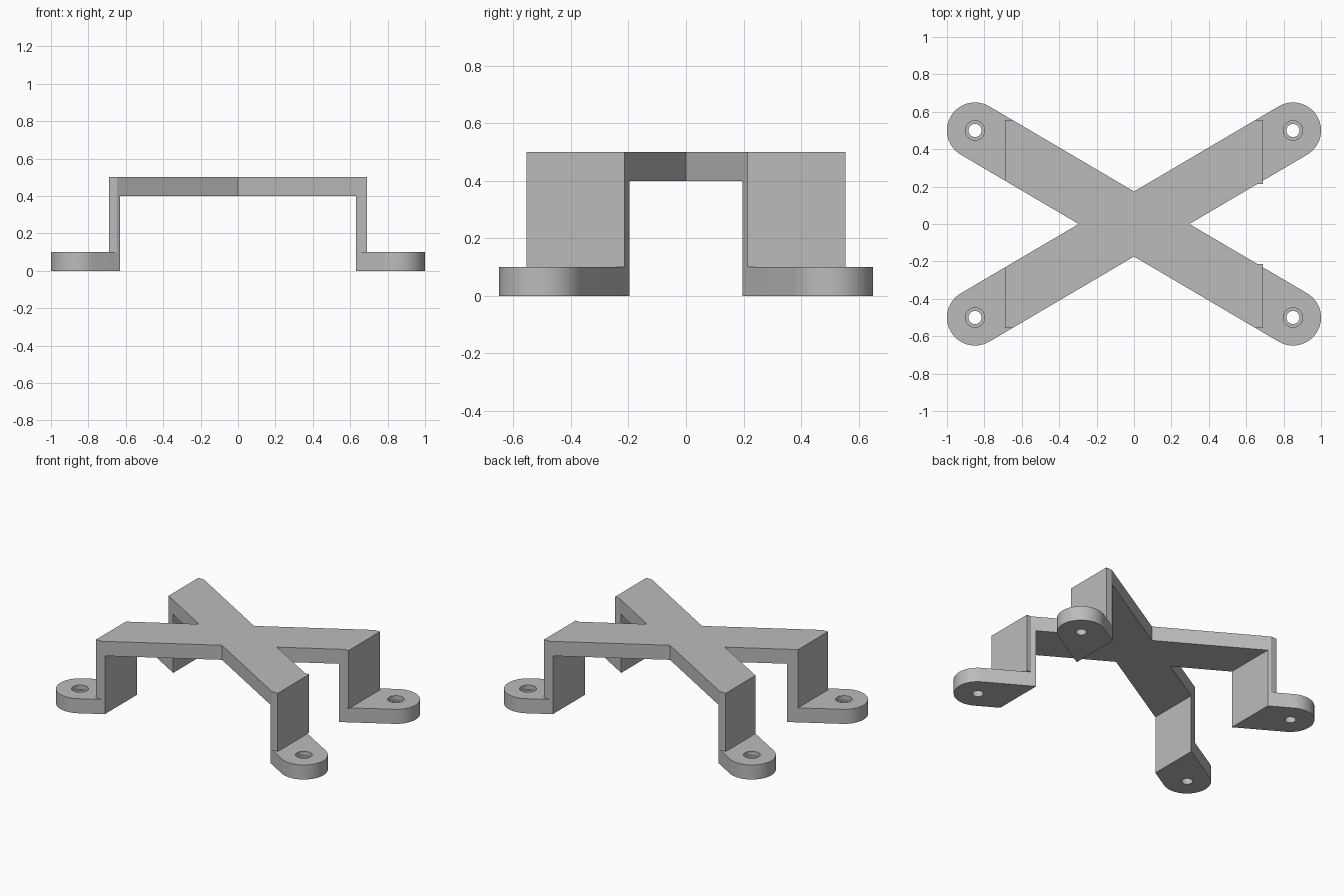
import bpy, bmesh, math
from mathutils import Vector

if "Cube" in bpy.data.objects:
    bpy.data.objects.remove(bpy.data.objects["Cube"], do_unlink=True)

PAD_X, PAD_Y, R = 0.85, 0.5, 0.15      # pad centre and arm half width
INNER, OUTER = 0.63, 0.69              # inner and outer leg faces
THICK, HEIGHT = 0.1, 0.5
ANGLE = math.atan2(PAD_Y, PAD_X)
SLOPE = PAD_Y / PAD_X
RISE = R / math.cos(ANGLE)             # arm half width measured along y

grey = bpy.data.materials.new("plain_grey")
grey.use_nodes = True
grey.diffuse_color = (0.5, 0.5, 0.5, 1)
grey.node_tree.nodes["Principled BSDF"].inputs["Base Color"].default_value = (0.5, 0.5, 0.5, 1)


def prism(name, outline, z0, z1):
    """Extrude a flat outline between two heights."""
    bm = bmesh.new()
    face = bm.faces.new([bm.verts.new((x, y, z0)) for x, y in outline])
    top = bmesh.ops.extrude_face_region(bm, geom=[face])["geom"]
    bmesh.ops.translate(bm, vec=(0, 0, z1 - z0),
                        verts=[g for g in top if isinstance(g, bmesh.types.BMVert)])
    bmesh.ops.recalc_face_normals(bm, faces=bm.faces)
    mesh = bpy.data.meshes.new(name)
    bm.to_mesh(mesh)
    bm.free()
    mesh.materials.append(grey)
    obj = bpy.data.objects.new(name, mesh)
    bpy.context.collection.objects.link(obj)
    return obj


def arc(radius, start, end, steps):
    return [(PAD_X + radius * math.cos(start + (end - start) * i / steps),
             PAD_Y + radius * math.sin(start + (end - start) * i / steps))
            for i in range(steps + 1)]


def edge(x, side):
    """Point on one long edge of the arm."""
    return (x, SLOPE * x + side * RISE)


def place(outline, sx, sy):
    return [(sx * x, sy * y) for x, y in outline]


# Crossed top plate
low, high = edge(INNER, -1), edge(INNER, 1)
quarter = [(RISE / SLOPE, 0), low, high, (0, RISE)]
cross = (quarter[:3] + place(quarter[:0:-1], -1, 1)
         + place(quarter[:3], -1, -1) + place(quarter[:0:-1], 1, -1))
prism("top_cross", cross, HEIGHT - THICK, HEIGHT)

# Leg sections: outer ends are squared off
END, START = 0.555, 0.213
outer_corner = [(OUTER, END), ((END - RISE) / SLOPE, END), high]
left_leg = [low, ((START + RISE) / SLOPE, START), (OUTER, START)] + outer_corner
right_leg = [low, edge(OUTER, -1)] + outer_corner

# Rounded foot and its stepped screw hole
foot_outline = [high, low] + arc(R, ANGLE - math.pi / 2, ANGLE + math.pi / 2, 32)
bore = arc(0.035, 0, math.tau, 32)[:-1]
recess = arc(0.052, 0, math.tau, 32)[:-1]

for sx, side in ((1, "left"), (-1, "right")):
    for sy, end in ((1, "back"), (-1, "front")):
        tag = f"{end}_{side}"
        leg = left_leg if sx > 0 else right_leg
        prism(tag + "_leg", place(leg, sx, sy), THICK, HEIGHT)
        foot = prism(tag + "_foot", place(foot_outline, sx, sy), 0, THICK)
        cutters = [prism("bore_cutter", place(bore, sx, sy), -0.1, 0.2),
                   prism("recess_cutter", place(recess, sx, sy), 0.07, 0.2)]
        bpy.ops.object.select_all(action="DESELECT")
        foot.select_set(True)
        bpy.context.view_layer.objects.active = foot
        for cutter in cutters:
            cutter.hide_render = True
            mod = foot.modifiers.new("hole", "BOOLEAN")
            mod.operation, mod.solver, mod.object = "DIFFERENCE", "EXACT", cutter
            bpy.ops.object.modifier_apply(modifier=mod.name)
            bpy.data.objects.remove(cutter, do_unlink=True)
        bpy.ops.object.shade_smooth_by_angle(angle=math.radians(30))
